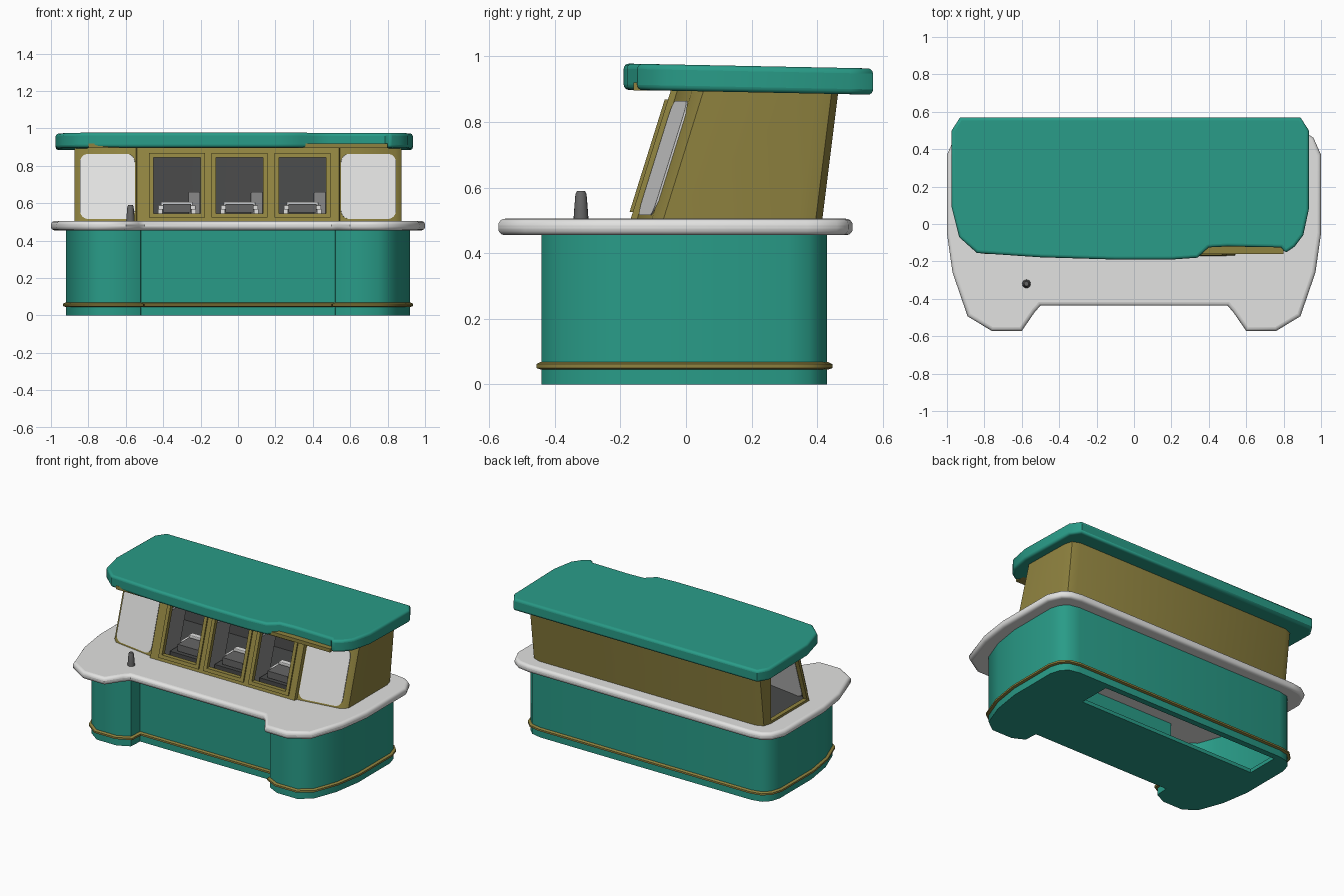
import bpy, bmesh, math
from mathutils import Vector

cube = bpy.data.objects.get("Cube")
if cube:
    bpy.data.objects.remove(cube, do_unlink=True)


def material(name, r, g, b):
    m = bpy.data.materials.new(name)
    m.use_nodes = True
    m.diffuse_color = (r, g, b, 1)
    m.node_tree.nodes["Principled BSDF"].inputs["Base Color"].default_value = (r, g, b, 1)
    return m


TEAL = material("teal paint", 0.022, 0.33, 0.245)
OLIVE = material("olive gold paint", 0.275, 0.225, 0.05)
WHITE = material("off white", 0.76, 0.76, 0.75)
MID = material("mid gray", 0.25, 0.25, 0.25)
GRAY = material("dark gray", 0.13, 0.13, 0.13)
DARK = material("dark room gray", 0.065, 0.066, 0.066)
PARTS = []


def mirrored(half):
    """Close a right-hand outline by mirroring it across x."""
    return half + [(-x, y) for x, y in reversed(half)]


def offset(outline, d):
    """Grow (or shrink) a counter-clockwise outline by d."""
    out = []
    for i, p in enumerate(outline):
        p = Vector(p)
        a = (p - Vector(outline[i - 1])).normalized()
        b = (Vector(outline[(i + 1) % len(outline)]) - p).normalized()
        n = Vector((a.y + b.y, -a.x - b.x)).normalized()
        q = p + n * d / max(0.5, n.dot(Vector((a.y, -a.x))))
        out.append((q.x, q.y))
    return out


def at(outline, z):
    return [(x, y, z) for x, y in outline]


def loft(name, rings, mats, bevel=0, index=0):
    """Solid through matching rings, with optional rounded rims."""
    bm = bmesh.new()
    loops = [[bm.verts.new(p) for p in ring] for ring in rings]
    n = len(loops[0])
    for low, high in zip(loops, loops[1:]):
        for i in range(n):
            j = (i + 1) % n
            bm.faces.new((low[i], low[j], high[j], high[i]))
    bm.faces.new(loops[0][::-1])
    bm.faces.new(loops[-1])
    for f in bm.faces:
        f.material_index = index
    bmesh.ops.recalc_face_normals(bm, faces=bm.faces)
    mesh = bpy.data.meshes.new(name)
    bm.to_mesh(mesh)
    bm.free()
    for m in mats:
        mesh.materials.append(m)
    obj = bpy.data.objects.new(name, mesh)
    bpy.context.collection.objects.link(obj)
    if bevel:
        mod = obj.modifiers.new("rounded rim", "BEVEL")
        mod.width = bevel
        mod.segments = 4
        mod.limit_method = "ANGLE"
        mod.angle_limit = math.radians(70)
    PARTS.append(obj)
    return obj


def rect(x0, x1, y0, y1):
    return [(x0, y0), (x1, y0), (x1, y1), (x0, y1)]


def box(name, x0, x1, y0, y1, z0, z1, mat, bevel=0):
    return loft(name, [at(rect(x0, x1, y0, y1), z) for z in (z0, z1)], [mat], bevel)


def activate(obj):
    bpy.ops.object.select_all(action="DESELECT")
    obj.select_set(True)
    bpy.context.view_layer.objects.active = obj


def cut(obj, cutter):
    """Subtract the cutter, then remove it."""
    mod = obj.modifiers.new("cut", "BOOLEAN")
    mod.operation = "DIFFERENCE"
    mod.solver = "EXACT"
    mod.object = cutter
    activate(obj)
    bpy.ops.object.modifier_apply(modifier=mod.name)
    PARTS.remove(cutter)
    bpy.data.objects.remove(cutter, do_unlink=True)


# Hollow base cabinet with two front wings and an access hole in its floor
base = mirrored([(0.515, -0.31), (0.52, -0.4), (0.6, -0.44), (0.75, -0.44), (0.83, -0.38),
                 (0.89, -0.22), (0.92, -0.03), (0.92, 0.31), (0.9, 0.375), (0.86, 0.415), (0.79, 0.43)])
cabinet = loft("base_cabinet", [at(base, 0), at(base, 0.46)], [TEAL])
cut(cabinet, loft("hollow_cutter", [at(offset(base, -0.02), z) for z in (0.025, 0.6)], [TEAL]))
cut(cabinet, loft("hole_cutter", [at(rect(-0.78, 0.55, 0.17, 0.39), z) for z in (-0.1, 0.1)], [TEAL]))
band = loft("base_trim_band", [at(offset(base, d), z) for d, z in
                               ((0.004, 0.046), (0.016, 0.05), (0.016, 0.062), (0.004, 0.068))], [OLIVE])
cut(band, loft("band_cutter", [at(offset(base, -0.01), z) for z in (0, 0.1)], [OLIVE]))

# Service counter
counter = mirrored([(0.5, -0.437), (0.53, -0.47), (0.6, -0.572), (0.76, -0.572), (0.89, -0.493),
                    (0.97, -0.26), (1, -0.05), (1, 0.37), (0.96, 0.46), (0.91, 0.495), (0.83, 0.508)])
loft("service_counter", [at(counter, 0.455), at(counter, 0.505)], [WHITE], 0.02)

# Booth: raked front, flared back, hollow inside
Z0, Z1, RAKE = 0.5, 0.9, 0.125


def front_y(z):
    return -0.17 + RAKE * (z - Z0) / (Z1 - Z0)


def booth_ring(z, inset=0):
    f, b = front_y(z), 0.415 + 0.05 * (z - Z0) / (Z1 - Z0)
    ring = mirrored([(0.54, f), (0.545, f + 0.02), (0.84, f + 0.065), (0.875, f + 0.1),
                     (0.875, b - 0.07), (0.86, b - 0.02), (0.81, b)])
    return at(offset(ring, -inset), z)


def slanted(name, x0, x1, z0, z1, d0, d1, mats):
    """Box whose front and back follow the raked booth front."""
    return loft(name, [at(rect(x0, x1, front_y(z) + d0, front_y(z) + d1), z) for z in (z0, z1)], mats)


windows = [-0.327, 0.008, 0.345]
W, SILL, HEAD = 0.132, 0.54, 0.85
booth = loft("booth_walls", [booth_ring(Z0), booth_ring(Z1)], [OLIVE, DARK])
cut(booth, loft("room_cutter", [booth_ring(z, 0.03) for z in (0.515, 0.875)], [OLIVE, DARK], index=1))
cut(booth, loft("door_cutter", [at(rect(-1, -0.8, front_y(z) + 0.12, 0.34), z) for z in (0.52, 0.865)],
                [OLIVE, DARK]))
for x in windows:
    cut(booth, slanted("window_cutter", x - W, x + W, SILL, HEAD, -0.1, 0.12, [OLIVE, DARK]))

# Window frames, side partition and till behind each window
for x in windows:
    for s in (-1, 1):
        a, b = sorted((x + s * (W - 0.006), x + s * (W + 0.018)))
        slanted("window_jamb", a, b, SILL - 0.015, HEAD + 0.018, -0.01, 0.02, [OLIVE])
        box("till_foot", x + s * 0.09 - 0.012, x + s * 0.09 + 0.012, -0.03, 0.1, 0.545, 0.57, WHITE)
    slanted("window_head", x - W, x + W, HEAD - 0.006, HEAD + 0.018, -0.01, 0.02, [OLIVE])
    slanted("window_sill", x - W, x + W, SILL - 0.015, SILL + 0.006, -0.01, 0.02, [OLIVE])
    slanted("side_partition", x - W - 0.02, x - W - 0.004, 0.515, 0.8, 0.03, 0.2, [MID])
    box("till_stand", x - 0.12, x + 0.12, -0.09, 0.12, 0.51, 0.545, DARK)
    box("till_body", x - 0.1, x + 0.1, -0.01, 0.1, 0.565, 0.59, WHITE, 0.005)
    box("till_keypad", x - 0.075, x + 0.075, -0.07, 0.05, 0.55, 0.596, GRAY)
    box("till_display", x - 0.085, x + 0.085, 0.06, 0.1, 0.585, 0.607, WHITE, 0.005)
    box("receipt_printer", x + 0.06, x + 0.125, 0.1, 0.16, 0.51, 0.66, MID, 0.005)

# Rounded white panels set through the angled front corners
for s, side in ((-1, "right"), (1, "left")):
    rings = []
    for lift in (-0.045, 0.004):
        ring = []
        for cx, cz, start in ((0.8, 0.82, 0), (0.595, 0.82, 90), (0.595, 0.56, 180), (0.8, 0.56, 270)):
            for k in range(7):
                a = math.radians(start + k * 15)
                x, z = cx + 0.044 * math.cos(a), cz + 0.044 * math.sin(a)
                y = front_y(z) + 0.02 + 0.045 * (x - 0.545) / 0.295 - lift
                ring.append((s * (x + 0.2 * lift), y, z))
        rings.append(ring)
    loft(side + "_corner_panel", rings, [WHITE])

# Cornice strip and roof with the notched front edge
loft("cornice", [at(rect(-0.8, 0.8, -0.16, 0.1), z) for z in (0.896, 0.92)], [OLIVE])
roof = [(-0.84, -0.155), (-0.5, -0.178), (-0.1, -0.19), (0.2, -0.19), (0.34, -0.18), (0.4, -0.125),
        (0.5, -0.12), (0.785, -0.125), (0.81, -0.155), (0.86, -0.12), (0.905, -0.06), (0.935, 0.08),
        (0.935, 0.5), (0.89, 0.57), (-0.93, 0.57), (-0.975, 0.5), (-0.975, 0.09), (-0.935, -0.07)]


def roof_drop(y):
    return 0.015 * (y + 0.19) / 0.76


loft("roof", [[(x, y, z - roof_drop(y)) for x, y in roof] for z in (0.898, 0.978)], [TEAL], 0.016)

# Post on the counter
post = []
for r, z in ((0.023, 0.5), (0.021, 0.53), (0.017, 0.58), (0.012, 0.59)):
    post.append([(-0.575 + r * math.cos(math.tau * i / 16), -0.32 + r * math.sin(math.tau * i / 16), z)
                 for i in range(16)])
loft("counter_post", post, [GRAY])

# Smooth the curved sides, keep the edges
for obj in PARTS:
    activate(obj)
    bpy.ops.object.shade_smooth_by_angle(angle=math.radians(40))
